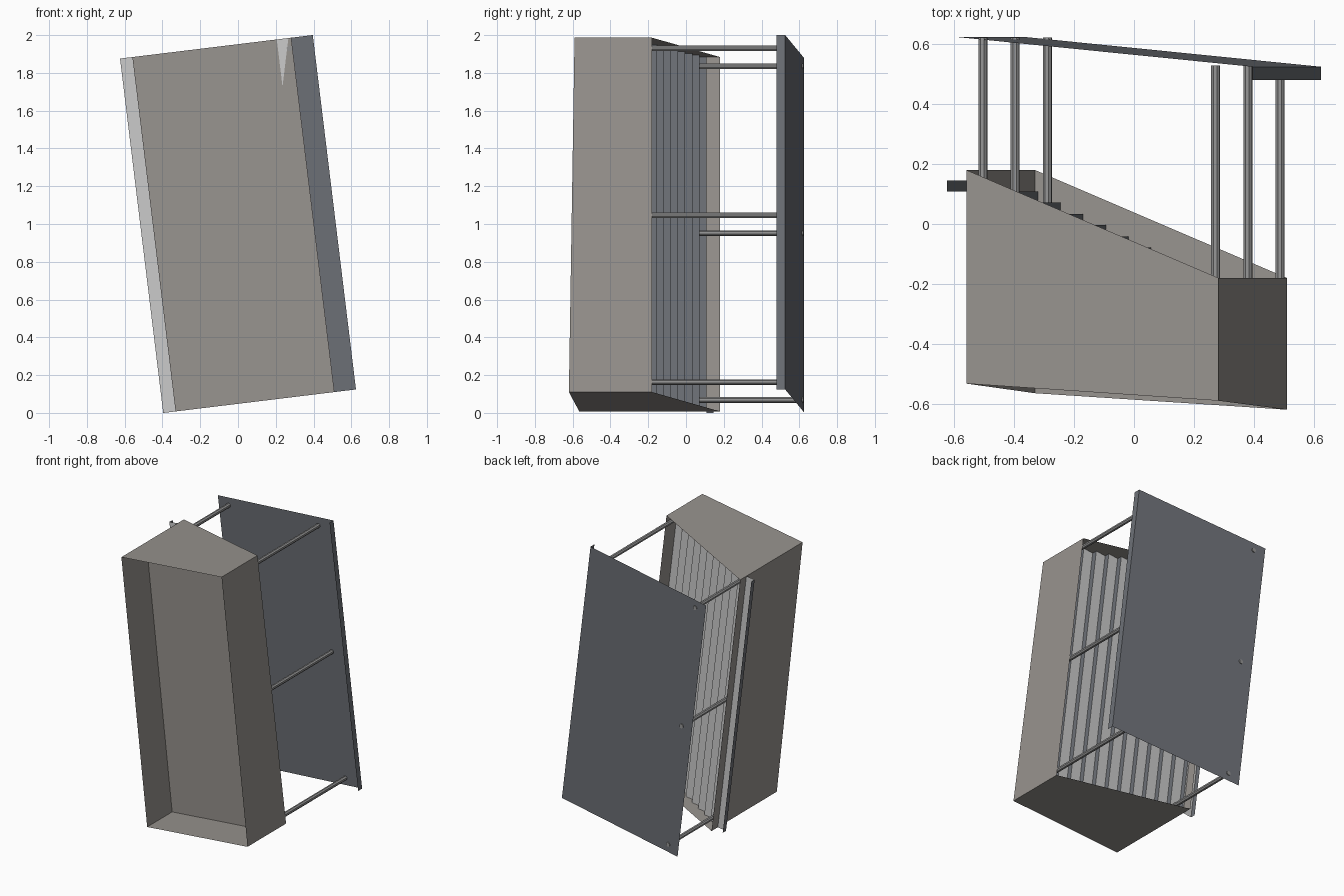
import bpy, math
from mathutils import Matrix

if "Cube" in bpy.data.objects:
    bpy.data.objects.remove(bpy.data.objects["Cube"])

# Local frame: x across, y deep, z along the tall side; everything leans 7 degrees
LEAN = Matrix.Translation((0, 0, 1)) @ Matrix.Rotation(math.radians(-6.95), 4, 'Y')
H = 0.945            # half height
L, R = -0.448, 0.399 # housing sides


def material(name, col):
    m = bpy.data.materials.new(name)
    m.diffuse_color = (*col, 1)
    m.use_nodes = True
    m.node_tree.nodes["Principled BSDF"].inputs["Base Color"].default_value = m.diffuse_color
    return m


shell_mat = material("warm_grey", (0.31, 0.29, 0.27))
dark_mat = material("dark_blue_grey", (0.15, 0.16, 0.18))
light_mat = material("light_grey", (0.8, 0.8, 0.8))
rod_mat = material("rod_grey", (0.3, 0.3, 0.3))


def mesh_part(name, verts, faces, mats, indices=None):
    me = bpy.data.meshes.new(name)
    me.from_pydata(verts, [], faces)
    for m in mats:
        me.materials.append(m)
    if indices:
        for p, i in zip(me.polygons, indices):
            p.material_index = i
    ob = bpy.data.objects.new(name, me)
    ob.matrix_world = LEAN
    bpy.context.collection.objects.link(ob)
    return ob


def strip(name, profile, mats, indices=None):
    """Sheet metal: an x/y profile swept over the full height."""
    n = len(profile)
    verts = [(x, y, z) for z in (-H, H) for x, y in profile]
    faces = [(i, i + n, i + n + 1, i + 1) for i in range(n - 1)]
    return mesh_part(name, verts, faces, mats, indices)


# Housing: thin sheet, open at front and back, with a slightly raked front
def ring(z, fl, fr):
    return [(L, fl, z), (R, fr, z), (R, -0.18, z), (L, 0.18, z)]


low, high = ring(-H, -0.565, -0.62), ring(H, -0.533, -0.59)
mesh_part("housing", low + high,
          [(0, 3, 2, 1), (4, 5, 6, 7), (1, 2, 6, 5), (3, 0, 4, 7)], [shell_mat])

# Recessed front panel, parallel to the front rim
panel = [(x, y + 0.285, z) for x, y, z in (low[0], low[1], high[1], high[0])]
mesh_part("front_panel", panel, [(0, 1, 2, 3)], [shell_mat])

# Stepped sheet: dark risers alternate with light treads
steps, x, y = [(-0.514, 0.146)], -0.514, 0.146
for k in range(12):
    y -= 0.0375
    steps.append((x, y))
    x += 0.076
    steps.append((x, y))
strip("stepped_sheet", steps, [dark_mat, light_mat], [0, 1] * 12)

# Rear cover with a folded lip on one side
strip("rear_cover", [(-0.488, 0.625), (0.514, 0.525), (0.514, 0.48)], [dark_mat])

# Standoff rods joining the sheet and the cover
for side, rx, y0, y1 in (("left", -0.40, 0.05, 0.622), ("right", 0.383, -0.31, 0.529)):
    for i in (-1, 0, 1):
        bpy.ops.mesh.primitive_cylinder_add(vertices=8, radius=0.0155, depth=y1 - y0)
        rod = bpy.context.object
        rod.name = f"{side}_rod_{i + 2}"
        rod.data.materials.append(rod_mat)
        rod.matrix_world = (LEAN @ Matrix.Translation((rx, (y0 + y1) / 2, 0.89 * i))
                            @ Matrix.Rotation(math.pi / 2, 4, 'X')
                            @ Matrix.Rotation(math.pi / 8, 4, 'Z'))
